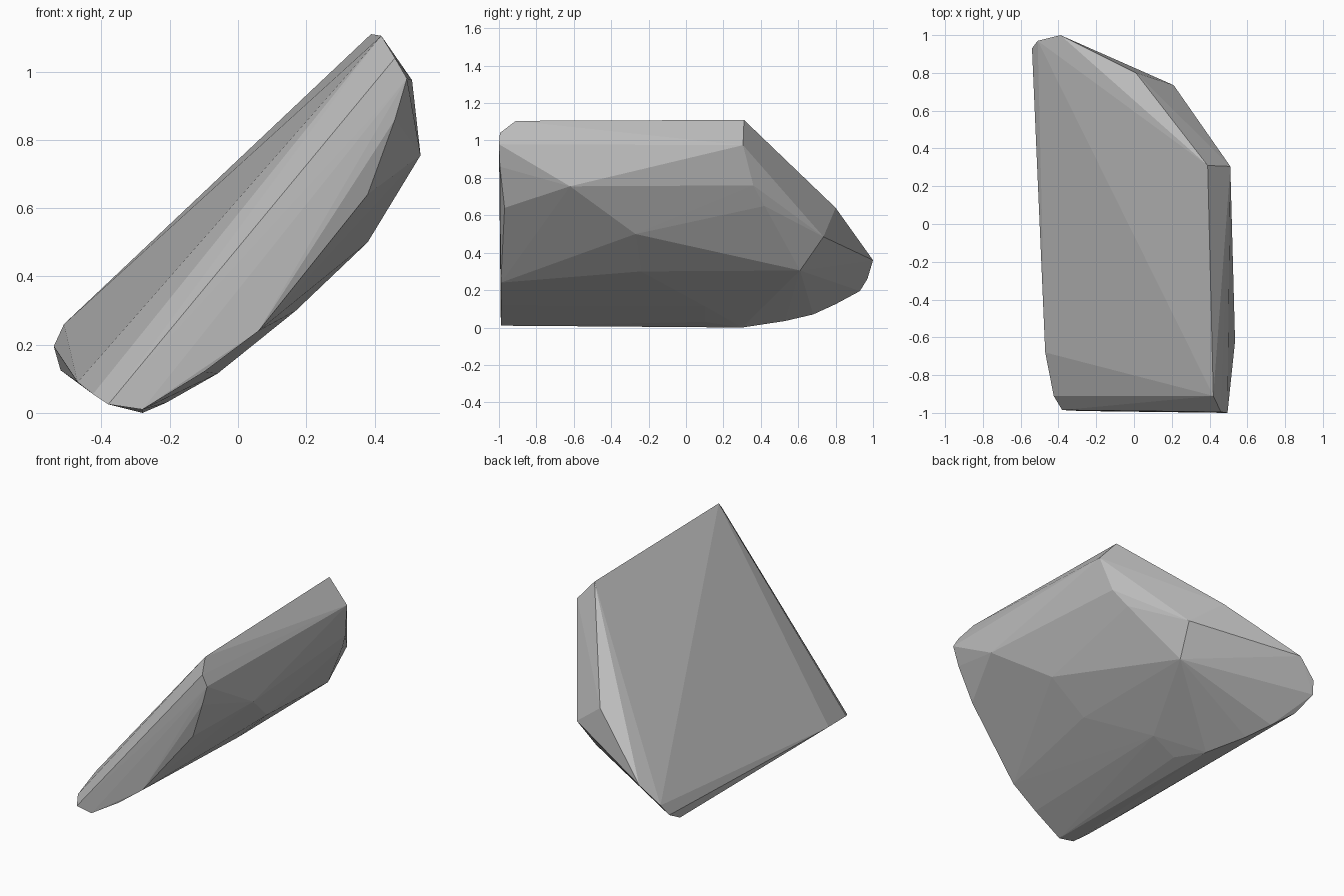
import bpy, bmesh

# Corner points of the faceted boulder slab; its surface is their convex hull
corners = [
    # upper ridge and right-hand corners
    (0.39, 0.31, 1.11), (0.42, -0.91, 1.105), (0.51, 0.305, 0.975),
    (0.535, -0.62, 0.755), (0.38, -0.27, 0.50), (0.46, 0.36, 0.76), (0.40, 0.42, 0.65),
    # back end
    (-0.39, 1.0, 0.36), (-0.51, 0.97, 0.26), (-0.54, 0.93, 0.195),
    (0.01, 0.80, 0.64), (0.21, 0.735, 0.485), (0.17, 0.61, 0.305),
    # left lower rim
    (-0.52, 0.80, 0.125), (-0.44, 0.68, 0.07), (-0.38, 0.53, 0.035),
    (-0.47, -0.68, 0.09), (-0.425, -0.91, 0.055),
    # front face outline
    (-0.38, -0.985, 0.025), (-0.28, -0.99, 0.01), (-0.10, -0.987, 0.12),
    (0.06, -0.99, 0.24), (0.38, -0.97, 0.64), (0.46, -0.995, 0.86),
    (0.495, -1.0, 0.98), (0.46, -0.995, 1.04),
    # underside
    (-0.28, 0.30, 0.0), (-0.21, 0.10, 0.03), (-0.06, 0.10, 0.115), (0.17, -0.24, 0.30),
]

bm = bmesh.new()
for p in corners:
    bm.verts.new(p)
hull = bmesh.ops.convex_hull(bm, input=bm.verts[:])
# Drop points that ended up inside the hull
loose = [v for v in bm.verts if not v.link_faces]
bmesh.ops.delete(bm, geom=loose, context='VERTS')
bmesh.ops.recalc_face_normals(bm, faces=bm.faces[:])

mesh = bpy.data.meshes.new("rock_slab")
bm.to_mesh(mesh)
bm.free()

# Plain grey stone
stone = bpy.data.materials.new("grey stone")
stone.diffuse_color = (0.5, 0.5, 0.5, 1)
mesh.materials.append(stone)

rock = bpy.data.objects.new("rock_slab", mesh)
bpy.context.collection.objects.link(rock)
